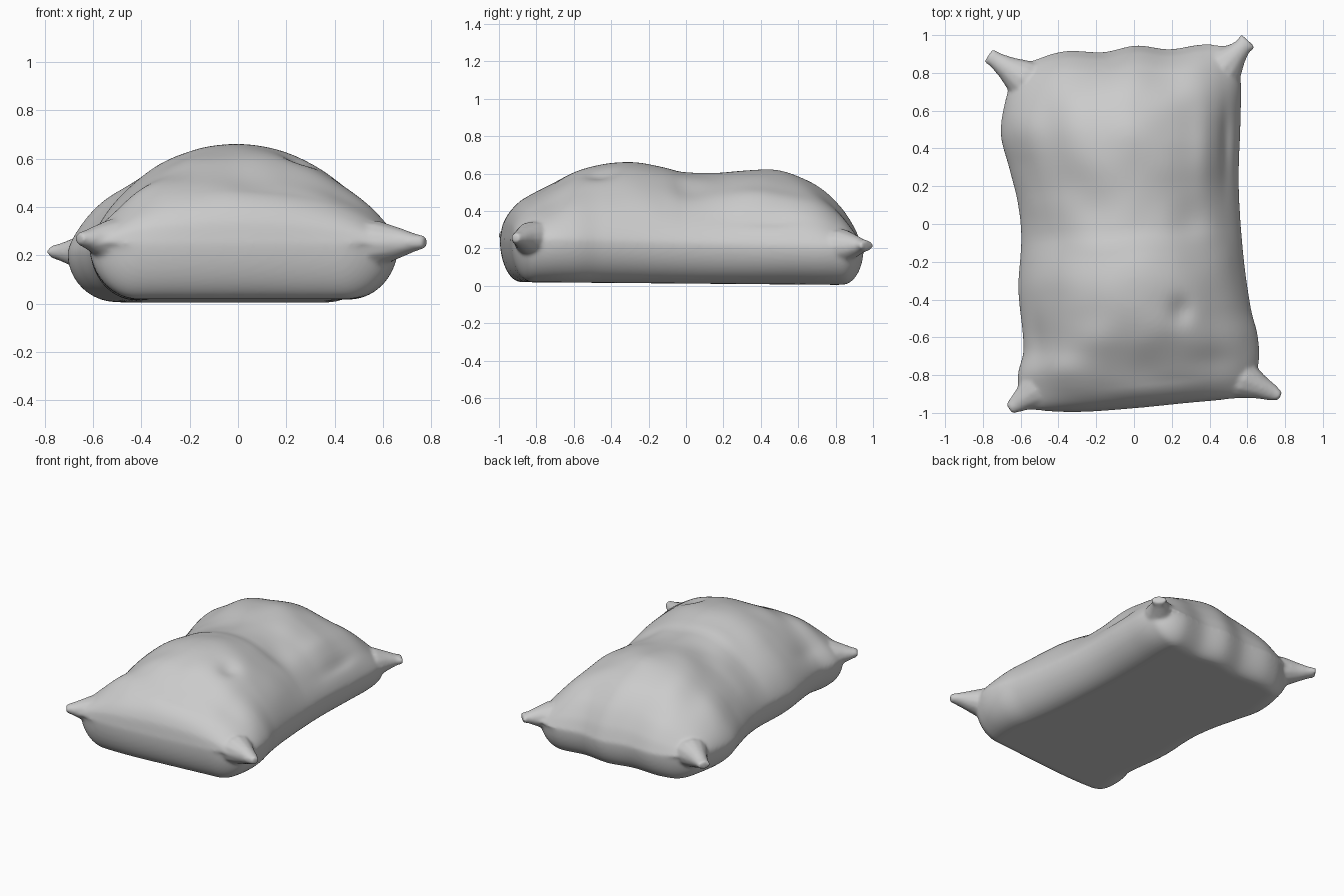
import bpy, bmesh
from math import sin, pi, sqrt, exp, cos
from mathutils import Vector, noise

if "Cube" in bpy.data.objects:
    bpy.data.objects.remove(bpy.data.objects["Cube"])

cloth = bpy.data.materials.new("grey_cloth")
cloth.use_nodes = True
colour = (0.6, 0.6, 0.6, 1)
cloth.diffuse_color = colour
cloth.node_tree.nodes["Principled BSDF"].inputs["Base Color"].default_value = colour


def curve(points, t):
    """Smooth interpolation through (position, value) pairs."""
    n = len(points)
    t = min(max(t, points[0][0]), points[-1][0])
    i = 0
    while i < n - 2 and t > points[i + 1][0]:
        i += 1
    (a, p), (b, q) = points[i], points[i + 1]
    (a0, p0), (b0, q0) = points[max(i - 1, 0)], points[min(i + 2, n - 1)]
    f, w = (t - a) / (b - a), b - a
    m, k = (q - p0) / (b - a0) * w, (q0 - p) / (b0 - a) * w
    return (p * (2*f**3 - 3*f*f + 1) + m * (f**3 - 2*f*f + f)
            + q * (3*f*f - 2*f**3) + k * (f**3 - f*f))


# Seam outline of the sack, one curve for each edge
LEFT = [(-1, -.6), (-.8, -.615), (-.65, -.585), (-.3, -.612), (0, -.597), (.2, -.615),
        (.4, -.66), (.6, -.705), (.8, -.68), (1, -.62)]
RIGHT = [(-1, .61), (-.8, .66), (-.65, .655), (-.5, .62), (-.2, .58), (.2, .555),
         (.6, .565), (.8, .565), (1, .53)]
FRONT = [(-1, -.985), (-.5, -.995), (0, -.975), (.5, -.945), (1, -.92)]
BACK = [(-1, .84), (-.85, .87), (-.55, .915), (-.2, .91), (.1, .945), (.4, .925), (.7, .95), (1, .95)]
# Crest height along the length
CREST = [(-1, .25), (-.985, .34), (-.93, .43), (-.83, .51), (-.7, .573), (-.5, .638), (-.3, .662),
         (-.1, .633), (0, .607), (.2, .603), (.45, .622), (.6, .598), (.75, .535), (.88, .42), (.96, .3), (1, .2)]
# Dents and folds: x, y, spread x, spread y, height
FOLDS = [(.25, -.46, .06, .07, -.025), (.49, .42, .03, .18, -.025), (.38, .38, .07, .25, .02),
         (-.4, -.77, .12, .1, .022), (-.25, -.62, .13, .1, .018), (-.52, -.62, .06, .12, -.02),
         (.08, -.78, .22, .13, -.028), (.42, -.72, .14, .08, -.02),
         (.3, .02, .1, .1, -.015), (-.45, .5, .08, .2, -.012)]


def shoulder(u, v):
    """Depth of the underside: flat in the middle, rounded towards the seam."""
    su = max(0, (abs(u) - .68) / .32)
    sv = max(0, (abs(v) - .88) / .12)
    return sqrt(max(0, 1 - su * su - sv * sv))


def sack_point(u, v, upper):
    x = curve(LEFT, v) * (1 - u) / 2 + curve(RIGHT, v) * (1 + u) / 2
    y = curve(FRONT, u) * (1 - v) / 2 + curve(BACK, u) * (1 + v) / 2
    seam = .225 - .025 * v
    if not upper:
        floor = .012 - .008 * v
        return x, y, seam - (seam - floor) * shoulder(u, v)
    dome = max(0, 1 - u * u) ** (.73 - .12 * v * v)
    z = seam + max(0, curve(CREST, v) - seam) * dome
    rim = min(1, 4 * (1 - u * u)) * min(1, 4 * (1 - v * v))
    for fx, fy, sx, sy, h in FOLDS:
        z += rim * h * exp(-((x - fx) / sx) ** 2 - ((y - fy) / sy) ** 2)
    z += rim * .01 * noise.noise(Vector((x * 5, y * 5, 1)))
    return x, y, max(z, seam)


# Sack body: upper and lower sheets welded along the seam
NU, NV = 64, 90
bm = bmesh.new()
for upper in (True, False):
    rows = [[bm.verts.new(sack_point(sin(pi * (i / NU - .5)), sin(pi * (j / NV - .5)), upper))
             for i in range(NU + 1)] for j in range(NV + 1)]
    for low, high in zip(rows, rows[1:]):
        for i in range(NU):
            bm.faces.new((low[i], low[i + 1], high[i + 1], high[i]))
bmesh.ops.remove_doubles(bm, verts=bm.verts, dist=.0005)


# Gathered corner tufts: flattened tapering sleeves
def tuft(base, tip, end):
    base, tip = Vector(base), Vector(tip)
    along = tip - base
    side = Vector((-along.y, along.x, 0)).normalized()
    rings = []
    for f, wide, thick in ((0, .13, .1), (.35, .105, .095), (.65, .064, .062), (.85, .046, .038), (1, end, .026)):
        c = base + along * f
        rings.append([bm.verts.new(c + side * wide * cos(a * pi / 6)
                                   + Vector((0, 0, thick * sin(a * pi / 6)))) for a in range(12)])
    for r, s in zip(rings, rings[1:]):
        for i in range(12):
            k = (i + 1) % 12
            bm.faces.new((r[i], r[k], s[k], s[i]))
    bm.faces.new(rings[0])
    bm.faces.new(rings[-1])


tuft((.48, -.78, .245), (.775, -.912, .255), .025)
tuft((-.45, -.83, .25), (-.66, -.98, .27), .03)
tuft((.42, .77, .205), (.605, .97, .215), .055)
tuft((-.5, .71, .205), (-.77, .893, .215), .042)

bmesh.ops.recalc_face_normals(bm, faces=bm.faces)
mesh = bpy.data.meshes.new("sack")
bm.to_mesh(mesh)
bm.free()
mesh.materials.append(cloth)
sack = bpy.data.objects.new("sack", mesh)
bpy.context.collection.objects.link(sack)

# Blend tufts and body into one soft skin
skin = sack.modifiers.new("skin", "REMESH")
skin.mode = "VOXEL"
skin.voxel_size = .01
skin.use_smooth_shade = True
soften = sack.modifiers.new("soften", "SMOOTH")
soften.factor = .5
soften.iterations = 10
